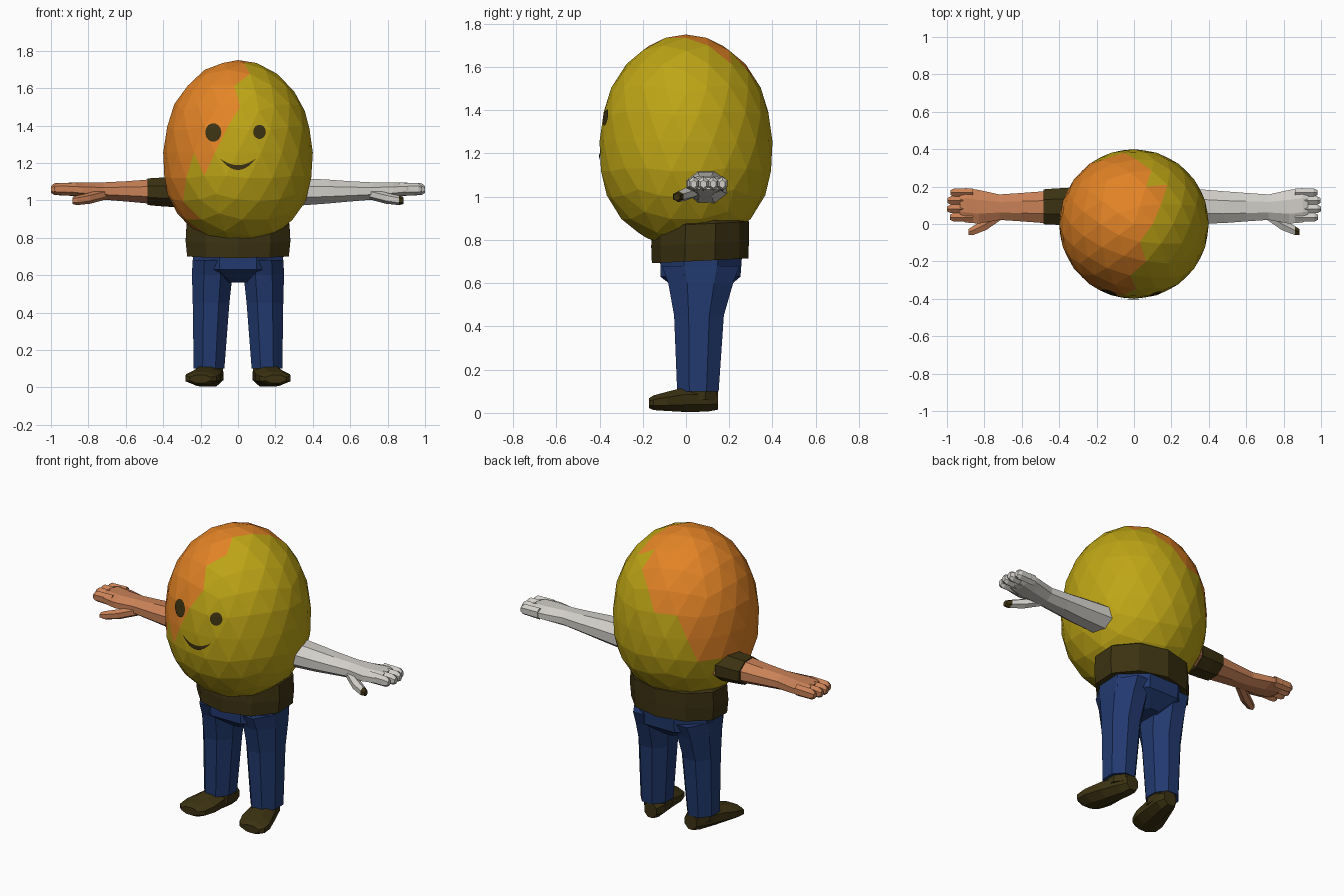
import bpy, bmesh, math
from mathutils import Vector
from mathutils.bvhtree import BVHTree

cube = bpy.data.objects.get("Cube")
if cube:
    bpy.data.objects.remove(cube)


def material(name, *rgb):
    m = bpy.data.materials.new(name)
    m.use_nodes = True
    m.diffuse_color = (*rgb, 1)
    m.node_tree.nodes["Principled BSDF"].inputs["Base Color"].default_value = (*rgb, 1)
    return m


YELLOW = material("mustard yellow", .52, .38, .008)
ORANGE = material("orange", .77, .23, .019)
SKIN = material("tan skin", .58, .22, .095)
WHITE = material("off white", .64, .62, .58)
BLUE = material("denim blue", .016, .042, .16)
DARK = material("dark brown", .045, .032, .006)


def finish(bm, name, *mats):
    me = bpy.data.meshes.new(name)
    bm.to_mesh(me)
    bm.free()
    ob = bpy.data.objects.new(name, me)
    bpy.context.scene.collection.objects.link(ob)
    for m in mats:
        me.materials.append(m)
    return ob


def loft(name, axis, sections, mats, side=1, sides=8, tilt=0, rule=None):
    """Skin closed rings; each section is (position, centre a, centre b, half a, half b)."""
    bm = bmesh.new()
    rings = []
    k = 1 / math.cos(math.pi / sides)
    for t, ca, cb, ha, hb in sections:
        ring = []
        for i in range(sides):
            w = (i + .5) * math.tau / sides
            p = [ca + ha * k * math.cos(w), cb + hb * k * math.sin(w)]
            p.insert("xyz".index(axis), t)
            ring.append(bm.verts.new((side * p[0], p[1], p[2] + tilt * p[1])))
        rings.append(ring)
    for lo, hi in zip(rings, rings[1:]):
        for i in range(sides):
            j = (i + 1) % sides
            bm.faces.new((lo[i], lo[j], hi[j], hi[i]))
    bm.faces.new(rings[0])
    bm.faces.new(rings[-1])
    bmesh.ops.recalc_face_normals(bm, faces=bm.faces)
    if rule:
        for f in bm.faces:
            f.material_index = int(rule(f.calc_center_median()))
    return finish(bm, name, *mats)


def lerp_table(table, z):
    for (z0, x0), (z1, x1) in zip(table, table[1:]):
        if z <= z1:
            return x0 + (x1 - x0) * max(0, z - z0) / (z1 - z0)
    return table[-1][1]


# Faceted egg body, orange patch over the right and top
FRONT_EDGE = [(.8, -.2), (1.08, -.28), (1.18, -.25), (1.22, -.1), (1.4, -.1), (1.46, -.01), (1.75, .08)]
BACK_EDGE = [(1.0, -.42), (1.09, -.33), (1.27, -.21), (1.45, -.05), (1.56, .04), (1.68, .15)]
bm = bmesh.new()
bmesh.ops.create_icosphere(bm, subdivisions=3, radius=1)
for v in bm.verts:
    wide = .4 * (1 + .12 * max(0, -v.co.z))
    v.co = (v.co.x * wide, v.co.y * wide, 1.255 + v.co.z * .495)
for f in bm.faces:
    c = f.calc_center_median()
    f.material_index = int(c.x < lerp_table(FRONT_EDGE if c.y < 0 else BACK_EDGE, c.z))
tree = BVHTree.FromBMesh(bm)
finish(bm, "egg_body", YELLOW, ORANGE)


def decal(name, rows):
    """Lay a grid of (x, z) points on the front of the body as a thin plate."""
    bm = bmesh.new()
    grid = []
    for row in rows:
        line = []
        for x, z in row:
            hit = tree.ray_cast(Vector((x, -1, z)), Vector((0, 1, 0)))[0]
            line.append(bm.verts.new(hit - Vector((0, .006, 0))))
        grid.append(line)
    for a, b in zip(grid, grid[1:]):
        for i in range(len(a) - 1):
            bm.faces.new((a[i], a[i + 1], b[i + 1], b[i]))
    return finish(bm, name, DARK)


# Eyes and smile
def eye(name, cx, cz, rx, rz):
    turns = [i * math.tau / 14 for i in range(15)]
    decal(name, [[(cx + rx * r * math.cos(a), cz + rz * r * math.sin(a)) for a in turns]
                 for r in (.02, .35, .7, 1)])


eye("right_eye", -.132, 1.363, .043, .05)
eye("left_eye", .115, 1.366, .034, .038)
steps = [i / 8 for i in range(-8, 9)]
decal("smile", [[(.093 * s, 1.188 + .034 * s * s - h * (1.1 - s * s)) for s in steps]
                for h in (0, .012, .023)])

# Shirt hem below the egg
loft("shirt_hem", "z", [(.7, 0, .065, .272, .212), (.78, 0, .065, .28, .215),
                        (.87, 0, .068, .275, .212), (.92, 0, .07, .2, .17)], [DARK], sides=10, tilt=.05)

# Trousers: shared hips and two legs
loft("hips", "z", [(.74, 0, .07, .24, .19), (.63, 0, .067, .24, .185),
                   (.56, 0, .07, .07, .1)], [BLUE], sides=8)

for s, tag in ((-1, "right"), (1, "left")):
    loft(tag + "_leg", "z", [(.68, .135, .068, .108, .18), (.6, .138, .068, .108, .15),
                             (.45, .144, .06, .098, .115), (.1, .155, .055, .082, .096)],
         [BLUE], s)
    # Shoe: ankle collar and a foot turned outward
    loft(tag + "_shoe_collar", "z", [(.06, .15, .05, .07, .09), (.13, .15, .06, .068, .085)], [DARK], s)
    loft(tag + "_shoe", "y", [(.148, .135, .06, .04, .045), (.1, .14, .062, .062, .056),
                              (.0, .165, .062, .078, .058), (-.09, .185, .053, .092, .044),
                              (-.15, .198, .047, .083, .034), (-.172, .202, .045, .055, .022)],
         [DARK], s)

    # Arm and palm
    skin = SKIN if s < 0 else WHITE
    loft(tag + "_arm", "x", [(.3, .095, 1.045, .095, .075), (.48, .09, 1.047, .085, .064),
                             (.6, .09, 1.048, .076, .054), (.72, .09, 1.05, .068, .046),
                             (.83, .092, 1.055, .09, .04), (.9, .1, 1.06, .092, .036),
                             (.93, .102, 1.06, .08, .028)], [skin], s)
    # Fingers and thumb
    for n, (y, tip) in enumerate(((.036, .985), (.081, 1.0), (.126, .998), (.168, .98))):
        loft(f"{tag}_finger_{n + 1}", "x", [(.86, y, 1.06, .022, .03), (tip - .02, y, 1.06, .023, .028),
                                            (tip, y, 1.058, .013, .016)], [skin], s, sides=6)
    loft(tag + "_thumb", "x", [(.7, .06, 1.035, .03, .025), (.79, .0, 1.012, .032, .026),
                               (.86, -.035, 1.0, .024, .022), (.885, -.043, .998, .015, .015)],
         [skin, DARK], s, sides=6, rule=lambda c: c.x > .87)

# Short sleeve on the right arm
loft("right_sleeve", "x", [(.33, .095, 1.045, .1, .082), (.42, .093, 1.045, .097, .076),
                           (.485, .092, 1.046, .093, .071)], [DARK], -1)
